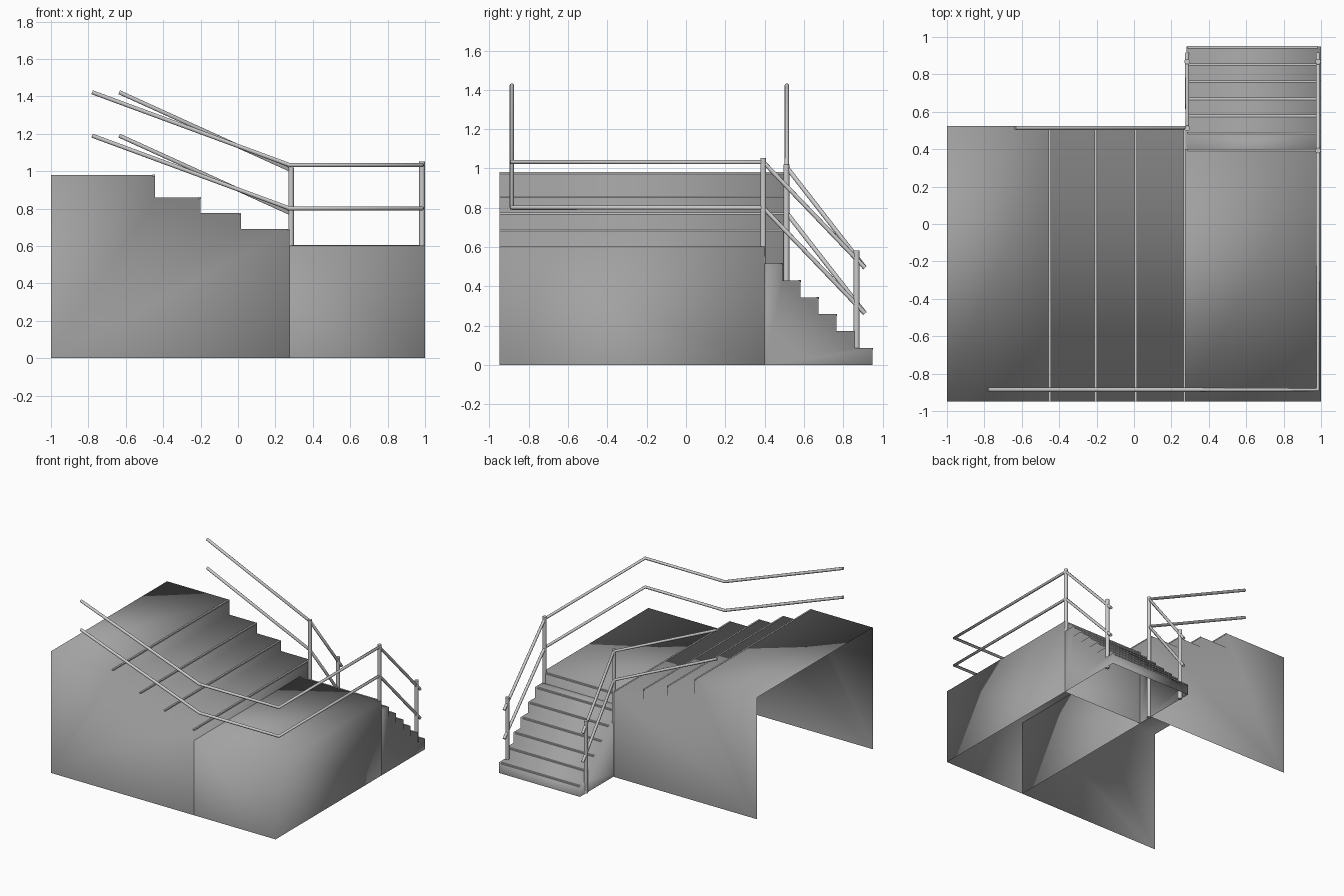
import bpy, bmesh

if "Cube" in bpy.data.objects:
    bpy.data.objects.remove(bpy.data.objects["Cube"])


def material(name, grey):
    mat = bpy.data.materials.new(name)
    mat.diffuse_color = (grey, grey, grey, 1)
    mat.use_nodes = True
    mat.node_tree.nodes["Principled BSDF"].inputs["Base Color"].default_value = mat.diffuse_color
    return mat


CONCRETE = material("concrete", 0.36)
METAL = material("metal", 0.85)


def add(name, data, mat):
    data.materials.append(mat)
    obj = bpy.data.objects.new(name, data)
    bpy.context.collection.objects.link(obj)
    return obj


def shell(name, path, lo, hi, place):
    """Sweep an open profile from lo to hi, close both ends down to the ground."""
    bm = bmesh.new()
    rows = [[bm.verts.new(place(u, z, d)) for u, z in path] for d in (lo, hi)]
    for i in range(len(path) - 1):
        bm.faces.new((rows[0][i], rows[0][i + 1], rows[1][i + 1], rows[1][i]))
    for row, d in zip(rows, (lo, hi)):
        bm.faces.new(row + [bm.verts.new(place(path[0][0], 0, d))])
    bmesh.ops.recalc_face_normals(bm, faces=bm.faces)
    for face in bm.faces:
        face.smooth = True
    mesh = bpy.data.meshes.new(name)
    bm.to_mesh(mesh)
    bm.free()
    add(name, mesh, CONCRETE)


def along_x(u, z, d):
    return (u, d, z)


def along_y(u, z, d):
    return (d, u, z)


def nosing(name, u, z, lo, hi, place):
    """Thin light strip along the front edge of a tread."""
    a, b = place(u - 0.011, z - 0.008, lo), place(u + 0.001, z + 0.001, hi)
    bpy.ops.mesh.primitive_cube_add(size=1, location=[(p + q) / 2 for p, q in zip(a, b)])
    obj = bpy.context.object
    obj.name = name
    obj.scale = [abs(q - p) for p, q in zip(a, b)]
    obj.data.materials.append(METAL)


def rail(name, points, drop):
    """Round bar following a bent path, lowered by drop."""
    curve = bpy.data.curves.new(name, 'CURVE')
    curve.dimensions = '3D'
    curve.bevel_depth = 0.0115
    curve.bevel_resolution = 3
    curve.use_fill_caps = True
    spline = curve.splines.new('POLY')
    spline.points.add(len(points) - 1)
    for p, (x, y, z) in zip(spline.points, points):
        p.co = (x, y, z - drop, 1)
    add(name, curve, METAL)


def post(name, x, y, z0, z1):
    bpy.ops.mesh.primitive_cylinder_add(vertices=16, radius=0.015, depth=z1 - z0,
                                        location=(x, y, (z0 + z1) / 2))
    bpy.context.object.name = name
    bpy.context.object.data.materials.append(METAL)
    bpy.ops.object.shade_smooth_by_angle()


# upper flight: open at the bottom and the left end
upper = [(-1, 0.98)]
for edge, below in ((-0.445, 0.86), (-0.2, 0.775), (0.015, 0.69), (0.275, 0)):
    nosing("upper_nosing", edge, upper[-1][1], -0.95, 0.525, along_x)
    upper += [(edge, upper[-1][1]), (edge, below)]
shell("upper_flight", upper, -0.95, 0.525, along_x)

# square landing
shell("landing", [(0.275, 0.603), (1, 0.603), (1, 0)], -0.95, 0.4, along_x)
nosing("landing_nosing", 0.4, 0.603, 0.285, 0.98, along_y)

# lower flight: six even treads down to the ground
rise, going = 0.603 / 7, 0.55 / 6
lower = []
for i in range(6):
    z = rise * (6 - i)
    end = 0.4 + going * (i + 1)
    lower += [(end - going, z), (end, z)]
    nosing("lower_nosing", end, z, 0.285, 0.98, along_y)
lower.append((0.95, 0))
shell("lower_flight", lower, 0.28, 1.0, along_y)

# handrails, each with a matching lower rail
XO, XI = 0.984, 0.284
outer = [(-0.78, -0.886, 1.422), (0.275, -0.886, 1.033), (XO, -0.886, 1.033),
         (XO, 0.393, 1.033), (XO, 0.91, 0.495)]
inner = [(-0.635, 0.513, 1.422), (XI, 0.513, 1.005), (XI, 0.91, 0.495)]
for label, drop in (("top", 0), ("middle", 0.232)):
    rail("outer_rail_" + label, outer, drop)
    rail("inner_rail_" + label, inner, drop)

# posts
post("outer_landing_post", XO, 0.393, 0.48, 1.052)
post("inner_landing_post", XI, 0.511, 0.0, 1.02)
for label, x in (("outer", XO), ("inner", XI)):
    post(label + "_bottom_post", x, 0.868, 0.0, 0.583)
